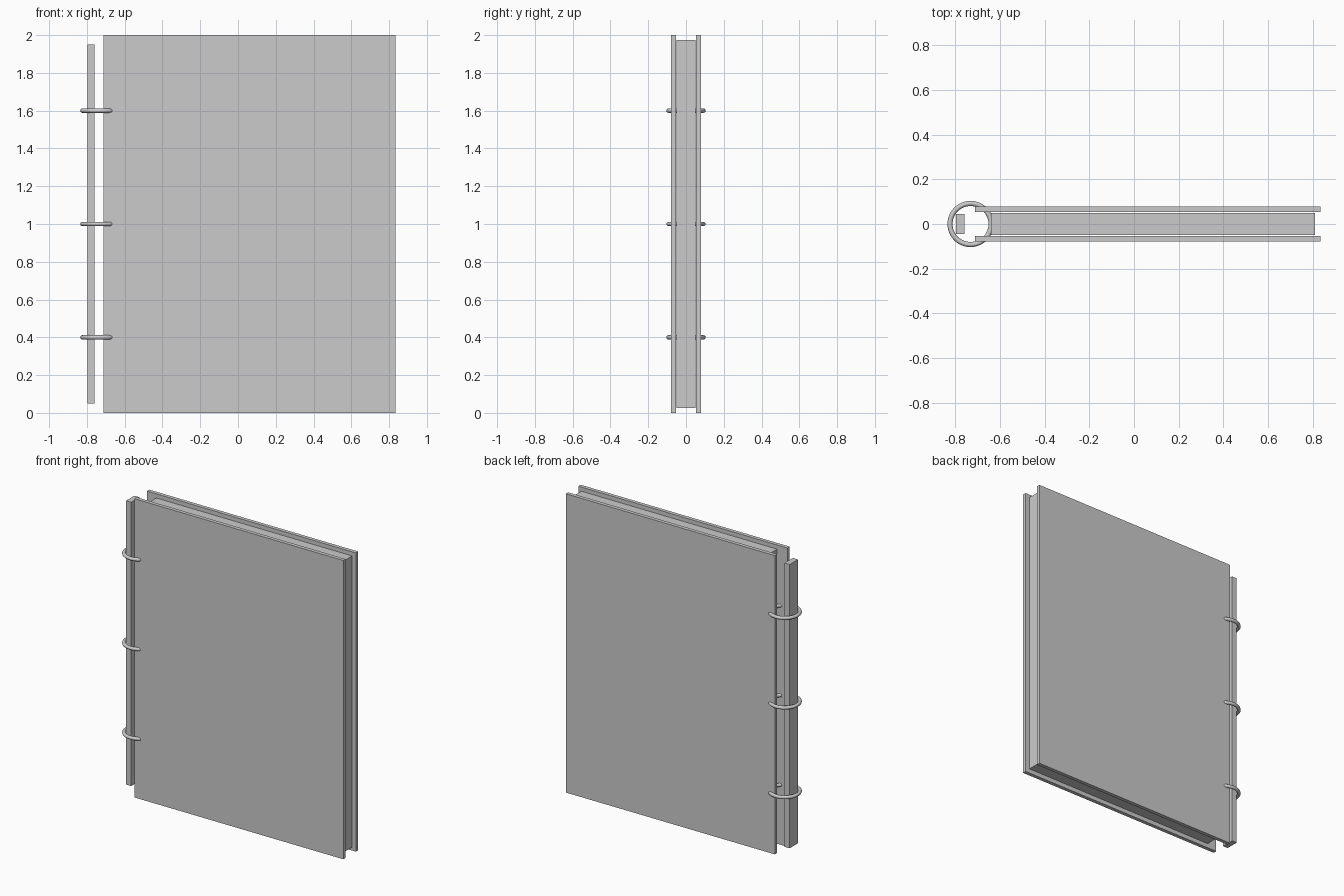
import bpy
import math

if "Cube" in bpy.data.objects:
    bpy.data.objects.remove(bpy.data.objects["Cube"])


def box(name, x0, x1, y0, y1, z0, z1):
    bpy.ops.mesh.primitive_cube_add(
        size=1, location=((x0 + x1) / 2, (y0 + y1) / 2, (z0 + z1) / 2))
    ob = bpy.context.object
    ob.name = name
    ob.scale = (x1 - x0, y1 - y0, z1 - z0)
    bpy.ops.object.transform_apply(location=False, rotation=False, scale=True)
    return ob


# Front and back covers
box("front_cover", -0.713, 0.835, -0.079, -0.054, 0, 2)
box("back_cover", -0.713, 0.835, 0.054, 0.079, 0, 2)

# Page block, slightly inset from the covers
box("pages", -0.64, 0.81, -0.049, 0.049, 0.025, 1.975)

# Spine bar running inside the rings
box("spine_bar", -0.798, -0.76, -0.044, 0.044, 0.05, 1.95)

# Three binder rings
for i, z in enumerate((0.4, 1.0, 1.6)):
    bpy.ops.mesh.primitive_torus_add(
        location=(-0.732, 0, z), major_radius=0.092, minor_radius=0.0115,
        major_segments=48, minor_segments=12)
    ring = bpy.context.object
    ring.name = f"binder_ring_{i + 1}"
    bpy.ops.object.shade_smooth_by_angle(angle=math.radians(40))
